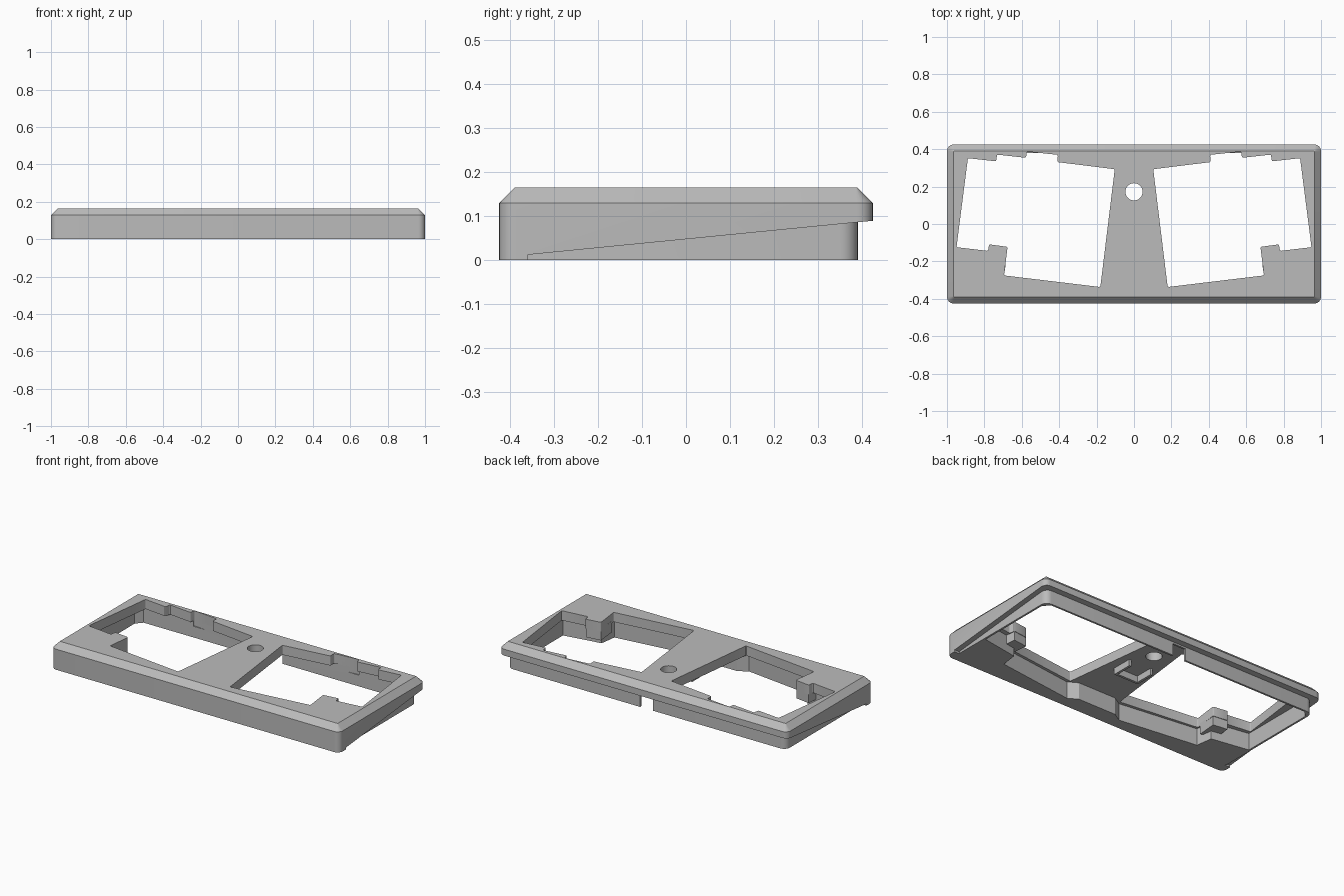
import bpy, bmesh
from math import cos, sin, pi

cube = bpy.data.objects.get("Cube")
if cube:
    bpy.data.objects.remove(cube, do_unlink=True)

grey = bpy.data.materials.new("case grey")
grey.use_nodes = True
grey.diffuse_color = (0.5, 0.5, 0.5, 1)
grey.node_tree.nodes["Principled BSDF"].inputs["Base Color"].default_value = (0.5, 0.5, 0.5, 1)


def rounded_rect(x0, x1, y0, y1, r, steps=6):
    """Counter-clockwise outline with rounded corners."""
    pts = []
    corners = [(x1 - r, y1 - r), (x0 + r, y1 - r), (x0 + r, y0 + r), (x1 - r, y0 + r)]
    for q, (cx, cy) in enumerate(corners):
        for i in range(steps + 1):
            a = (q + i / steps) * pi / 2
            pts.append((cx + r * cos(a), cy + r * sin(a)))
    return pts


def loft(name, layers, soften=0):
    """Solid through stacked outlines, each given as (points, z)."""
    bm = bmesh.new()
    rings = [[bm.verts.new((x, y, z)) for x, y in pts] for pts, z in layers]
    for low, high in zip(rings, rings[1:]):
        for i in range(len(low)):
            j = (i + 1) % len(low)
            bm.faces.new((low[i], low[j], high[j], high[i]))
    bm.faces.new(rings[0])
    bm.faces.new(rings[-1])
    if soften:
        upright = [e for e in bm.edges if abs(e.verts[0].co.z - e.verts[1].co.z) > 0.01]
        bmesh.ops.bevel(bm, geom=upright, offset=soften, segments=3,
                        profile=0.5, affect='EDGES')
    bmesh.ops.recalc_face_normals(bm, faces=bm.faces)
    mesh = bpy.data.meshes.new(name)
    bm.to_mesh(mesh)
    bm.free()
    obj = bpy.data.objects.new(name, mesh)
    bpy.context.collection.objects.link(obj)
    mesh.materials.append(grey)
    return obj


def prism(name, pts, z0, z1, soften=0):
    return loft(name, [(pts, z0), (pts, z1)], soften)


def box(name, x0, x1, y0, y1, z0, z1):
    return prism(name, [(x0, y0), (x1, y0), (x1, y1), (x0, y1)], z0, z1)


def combine(target, tool, operation):
    """Apply a boolean and discard the tool."""
    tool.hide_render = True
    mod = target.modifiers.new("combine", 'BOOLEAN')
    mod.operation = operation
    mod.solver = 'EXACT'
    mod.object = tool
    bpy.context.view_layer.objects.active = target
    bpy.ops.object.modifier_apply(modifier=mod.name)
    bpy.data.objects.remove(tool, do_unlink=True)


def flip(pts):
    return [(-x, y) for x, y in reversed(pts)]


# Outer shell with chamfered top
side = rounded_rect(-1, 1, -0.425, 0.425, 0.036)
top = rounded_rect(-0.964, 0.964, -0.389, 0.389, 0.002)
case = loft("keyboard_case", [(side, 0), (side, 0.129), (top, 0.165)])

# Sloping ledge under the sides and back
wedge = box("ledge_cutter", -1.2, 1.2, -0.36, 0.6, -0.1, 0.01)
for v in wedge.data.vertices:
    if v.co.z > 0:
        v.co.z = 0.047 + 0.0985 * v.co.y
combine(case, wedge, 'DIFFERENCE')

# Inset lip reaching the ground
lip = prism("lip", rounded_rect(-0.967, 0.967, -0.385, 0.391, 0.04), 0, 0.115)
combine(case, lip, 'UNION')

# Hollow underside, following the two angled key fields at the front
half = [(0.13, -0.32), (0.19, -0.355), (0.70, -0.29), (0.715, -0.185),
        (0.955, -0.145), (0.955, 0.34), (0.92, 0.379)]
combine(case, prism("cavity_cutter", half + flip(half), -0.1, 0.105), 'DIFFERENCE')

# Key field openings through the top plate
opening = [(0.18, -0.337), (0.695, -0.275), (0.676, -0.122), (0.775, -0.109),
           (0.78, -0.144), (0.949, -0.124), (0.888, 0.352), (0.737, 0.335),
           (0.732, 0.371), (0.578, 0.354), (0.572, 0.387), (0.407, 0.37),
           (0.41, 0.331), (0.103, 0.293)]
for pts in (opening, flip(opening)):
    combine(case, prism("opening_cutter", pts, 0.07, 0.3, 0.007), 'DIFFERENCE')

# Round hole and cable slot on the centre line
circle = [(0.046 * cos(i * pi / 24), 0.172 + 0.046 * sin(i * pi / 24)) for i in range(48)]
combine(case, prism("hole_cutter", circle, 0.05, 0.3), 'DIFFERENCE')
combine(case, box("slot_cutter", -0.045, 0.045, 0.34, 0.41, -0.1, 0.075), 'DIFFERENCE')

# Hanging blocks below the plate tabs
parts = [case]
tab = [(0.69, -0.25), (0.679, -0.125), (0.772, -0.113), (0.785, -0.23)]
for label, pts in (("left", tab), ("right", flip(tab))):
    parts.append(prism(label + "_tab_block", pts, 0.05, 0.12))

# Ribs of the small tray under the centre web
parts.append(box("tray_front_rib", -0.085, 0.085, -0.07, -0.055, 0.065, 0.11))
for label, x in (("left", 0.0775), ("right", -0.0775)):
    parts.append(box(label + "_tray_rib", x - 0.0075, x + 0.0075, -0.06, 0.06, 0.065, 0.11))

# Smooth rounded corners, crisp edges
bpy.context.view_layer.update()
bpy.ops.object.select_all(action='DESELECT')
for part in parts:
    part.select_set(True)
bpy.context.view_layer.objects.active = case
bpy.ops.object.shade_smooth_by_angle(angle=pi / 7)
